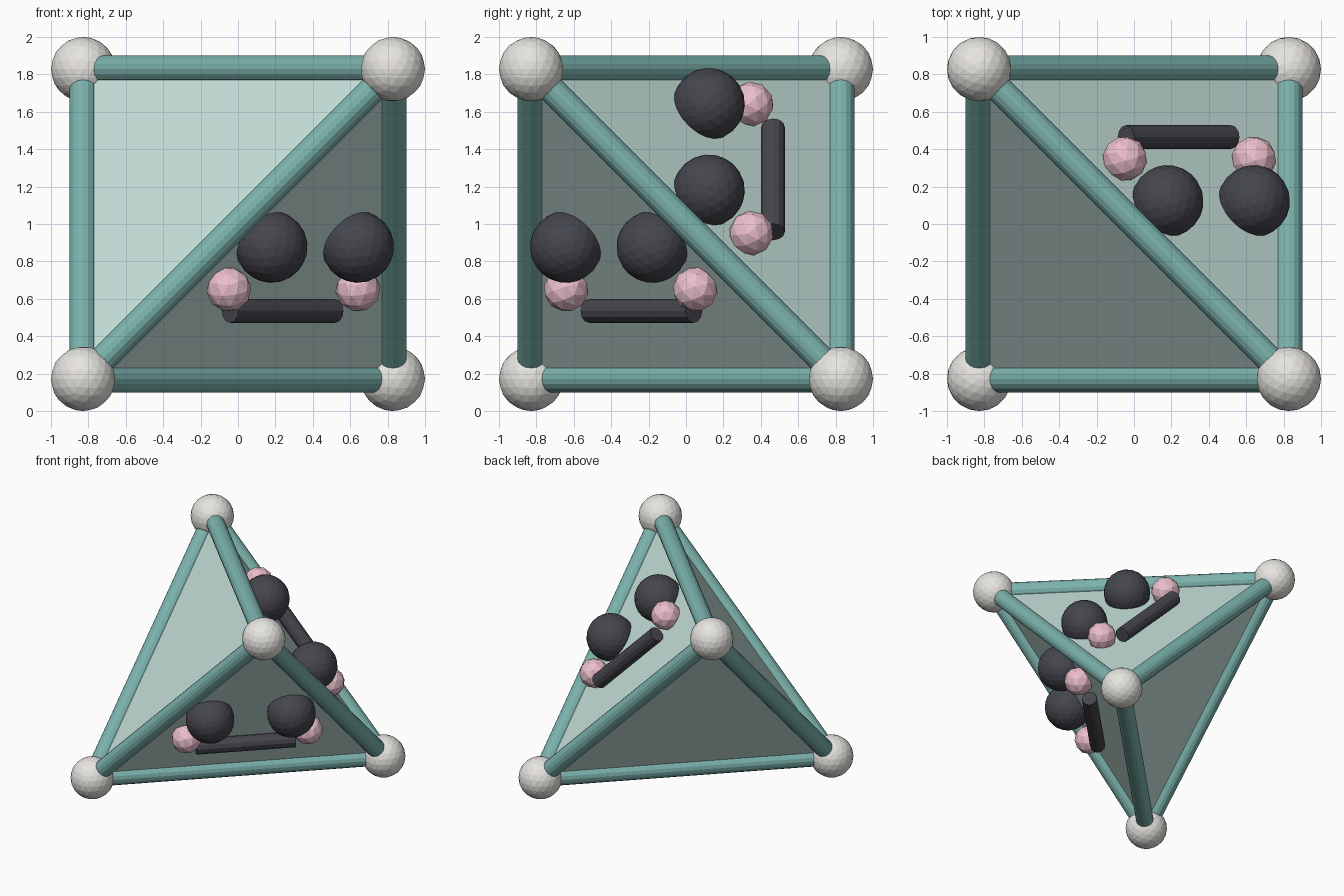
import bpy, bmesh
from itertools import combinations
from mathutils import Vector, Matrix

if "Cube" in bpy.data.objects:
    bpy.data.objects.remove(bpy.data.objects["Cube"])

E, R_CORNER, R_TUBE = 0.828, 0.172, 0.073
OUT = 0.066          # height of face details above the panels
CENTRE = Vector((0, 0, 1))


def mat(name, col):
    m = bpy.data.materials.new(name)
    m.diffuse_color = (*col, 1)
    m.use_nodes = True
    m.node_tree.nodes["Principled BSDF"].inputs["Base Color"].default_value = m.diffuse_color
    return m


WHITE = mat("warm_white", (0.80, 0.78, 0.74))
TEAL = mat("teal", (0.20, 0.45, 0.42))
MINT = mat("pale_mint", (0.58, 0.77, 0.72))
DARK = mat("charcoal", (0.06, 0.06, 0.075))
PINK = mat("pink", (0.84, 0.52, 0.60))


def ball(name, loc, r, sub, m, rot=None):
    bpy.ops.mesh.primitive_ico_sphere_add(subdivisions=sub, radius=r, location=loc)
    o = bpy.context.object
    o.name = name
    if rot:
        o.rotation_euler = rot
    o.data.materials.append(m)


def rod(name, a, b, r, sides, m):
    d = b - a
    bpy.ops.mesh.primitive_cylinder_add(
        vertices=sides, radius=r, depth=d.length, location=(a + b) / 2,
        rotation=d.to_track_quat('Z', 'Y').to_euler())
    o = bpy.context.object
    o.name = name
    o.data.materials.append(m)


# Corners of a regular tetrahedron
A, B, C, D = [CENTRE + E * Vector(v) for v in
              ((1, -1, 1), (-1, 1, 1), (1, 1, -1), (-1, -1, -1))]
corners = (A, B, C, D)

# Corner balls and edge tubes
for i, p in enumerate(corners):
    ball(f"corner_ball_{i + 1}", p, R_CORNER, 3, WHITE)
for i, (p, q) in enumerate(combinations(corners, 2)):
    rod(f"edge_tube_{i + 1}", p, q, R_TUBE, 16, TEAL)

# Four triangular panels
bm = bmesh.new()
vs = [bm.verts.new(p) for p in corners]
for tri in combinations(vs, 3):
    bm.faces.new(tri)
bmesh.ops.recalc_face_normals(bm, faces=bm.faces)
me = bpy.data.meshes.new("panels")
bm.to_mesh(me)
bm.free()
me.materials.append(MINT)
bpy.context.collection.objects.link(bpy.data.objects.new("panels", me))


# Eyes, cheeks and mouth on one panel, upright towards its top corner
def face_details(label, top, p, q):
    mid = (top + p + q) / 3
    n = (mid - CENTRE).normalized()
    up = (top - (p + q) / 2).normalized()
    side = up.cross(n)
    rot = Matrix((side, up, n)).transposed().to_euler()

    def at(u, v):
        return mid + side * u + up * v + n * OUT

    for s, tag in ((-1, "left"), (1, "right")):
        ball(f"{label}_{tag}_eye", at(s * 0.327, 0.235), 0.193, 3, DARK, rot)
        ball(f"{label}_{tag}_cheek", at(s * 0.488, -0.043), 0.12, 2, PINK, rot)
    rod(f"{label}_mouth", at(-0.397, -0.185), at(0.397, -0.185), 0.063, 12, DARK)


face_details("front", A, D, C)
face_details("back", A, B, C)
